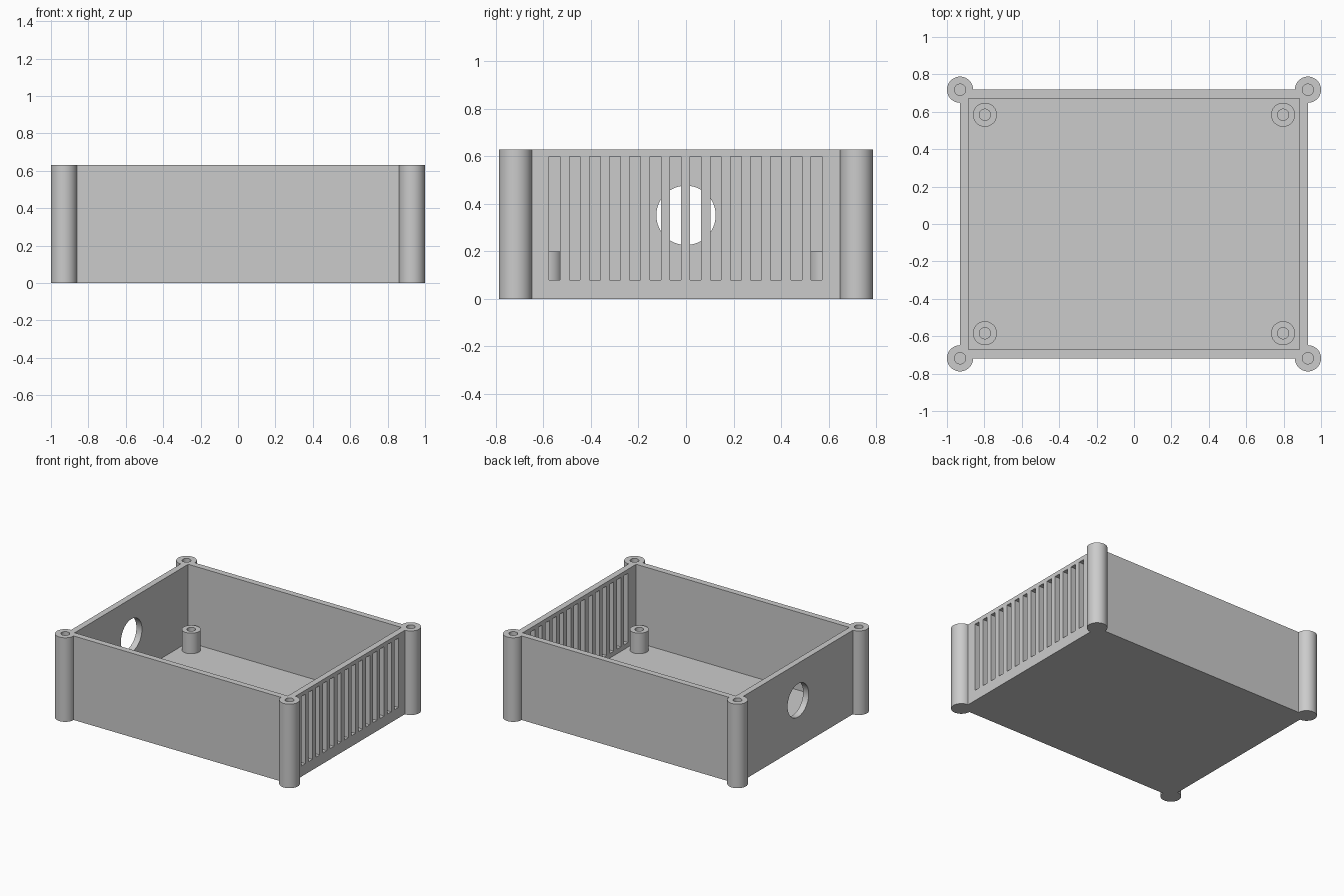
import bpy, bmesh
from math import sin, cos, pi, radians
from mathutils import Matrix, Vector

cube = bpy.data.objects.get("Cube")
if cube:
    bpy.data.objects.remove(cube, do_unlink=True)

# Main dimensions
HX, HY, HEIGHT = 0.93, 0.718, 0.63
WALL = 0.046
POST_R, SCREW_R = 0.07, 0.03
SIGNS = [(1, 1), (-1, 1), (-1, -1), (1, -1)]

grey = bpy.data.materials.new("plain grey")
grey.use_nodes = True
GREY = (0.6, 0.6, 0.6, 1)
grey.diffuse_color = GREY
grey.node_tree.nodes["Principled BSDF"].inputs["Base Color"].default_value = GREY


def make_object(name, bm):
    bmesh.ops.recalc_face_normals(bm, faces=bm.faces)
    mesh = bpy.data.meshes.new(name)
    bm.to_mesh(mesh)
    bm.free()
    mesh.materials.append(grey)
    obj = bpy.data.objects.new(name, mesh)
    bpy.context.collection.objects.link(obj)
    return obj


def add_box(bm, low, high):
    low, high = Vector(low), Vector(high)
    matrix = Matrix.Translation((low + high) / 2) @ Matrix.Diagonal((*(high - low), 1))
    bmesh.ops.create_cube(bm, size=1, matrix=matrix)


def add_cylinder(bm, centre, radius, depth, rotation=Matrix()):
    bmesh.ops.create_cone(bm, cap_ends=True, segments=48, radius1=radius, radius2=radius,
                          depth=depth, matrix=Matrix.Translation(centre) @ rotation)


def cut(target, bm):
    cutter = make_object("cutter", bm)
    cutter.hide_render = True
    mod = target.modifiers.new("cut", "BOOLEAN")
    mod.operation, mod.solver, mod.object = "DIFFERENCE", "EXACT", cutter
    bpy.context.view_layer.objects.active = target
    bpy.ops.object.modifier_apply(modifier=mod.name)
    bpy.data.objects.remove(cutter, do_unlink=True)


def smooth(obj):
    bpy.ops.object.select_all(action="DESELECT")
    obj.select_set(True)
    bpy.context.view_layer.objects.active = obj
    bpy.ops.object.shade_smooth_by_angle(angle=radians(30))


# Case: rectangle outline with a three-quarter round post on each corner
bm = bmesh.new()
outline = []
STEPS = 36
for i, (sx, sy) in enumerate(SIGNS):
    start = -pi / 2 + i * pi / 2
    for k in range(STEPS + 1):
        a = start + 1.5 * pi * k / STEPS
        outline.append(bm.verts.new((sx * HX + POST_R * cos(a), sy * HY + POST_R * sin(a), 0)))
base = bm.faces.new(outline)
top = bmesh.ops.extrude_face_region(bm, geom=[base], use_keep_orig=True)["geom"]
bmesh.ops.translate(bm, verts=[v for v in top if isinstance(v, bmesh.types.BMVert)],
                    vec=(0, 0, HEIGHT))
case = make_object("case", bm)

# Open interior
bm = bmesh.new()
add_box(bm, (WALL - HX, WALL - HY, WALL), (HX - WALL, HY - WALL, HEIGHT + 0.2))
cut(case, bm)

# Blind screw holes in the corner posts
bm = bmesh.new()
for sx, sy in SIGNS:
    add_cylinder(bm, (sx * HX, sy * HY, WALL + 0.5), SCREW_R, 1)
cut(case, bm)

# Row of ventilation slots in the left wall
SLOTS, PITCH, SLOT_W = 14, 0.0848, 0.046
bm = bmesh.new()
for i in range(SLOTS):
    y = (i - (SLOTS - 1) / 2) * PITCH - 0.002
    add_box(bm, (HX - 0.1, y - SLOT_W / 2, 0.08), (HX + 0.1, y + SLOT_W / 2, 0.6))
cut(case, bm)

# Round cable port in the right wall
bm = bmesh.new()
add_cylinder(bm, (-HX, 0, 0.352), 0.125, 0.3, Matrix.Rotation(pi / 2, 4, "Y"))
cut(case, bm)
smooth(case)

# Hollow board standoffs on the floor
for (sx, sy), place in zip(SIGNS, ("back_left", "back_right", "front_right", "front_left")):
    bm = bmesh.new()
    profile = [(0.064, WALL), (0.064, 0.2), (SCREW_R, 0.2), (SCREW_R, WALL)]
    ring = [bm.verts.new((r, 0, z)) for r, z in profile]
    edges = [bm.edges.new((ring[i], ring[i + 1])) for i in range(len(ring) - 1)]
    bmesh.ops.spin(bm, geom=ring + edges, cent=(0, 0, 0), axis=(0, 0, 1),
                   angle=2 * pi, steps=48, use_duplicate=False)
    bmesh.ops.remove_doubles(bm, verts=bm.verts, dist=0.0001)
    bmesh.ops.translate(bm, verts=bm.verts, vec=(sx * 0.797, sy * 0.584, 0))
    smooth(make_object("standoff_" + place, bm))
